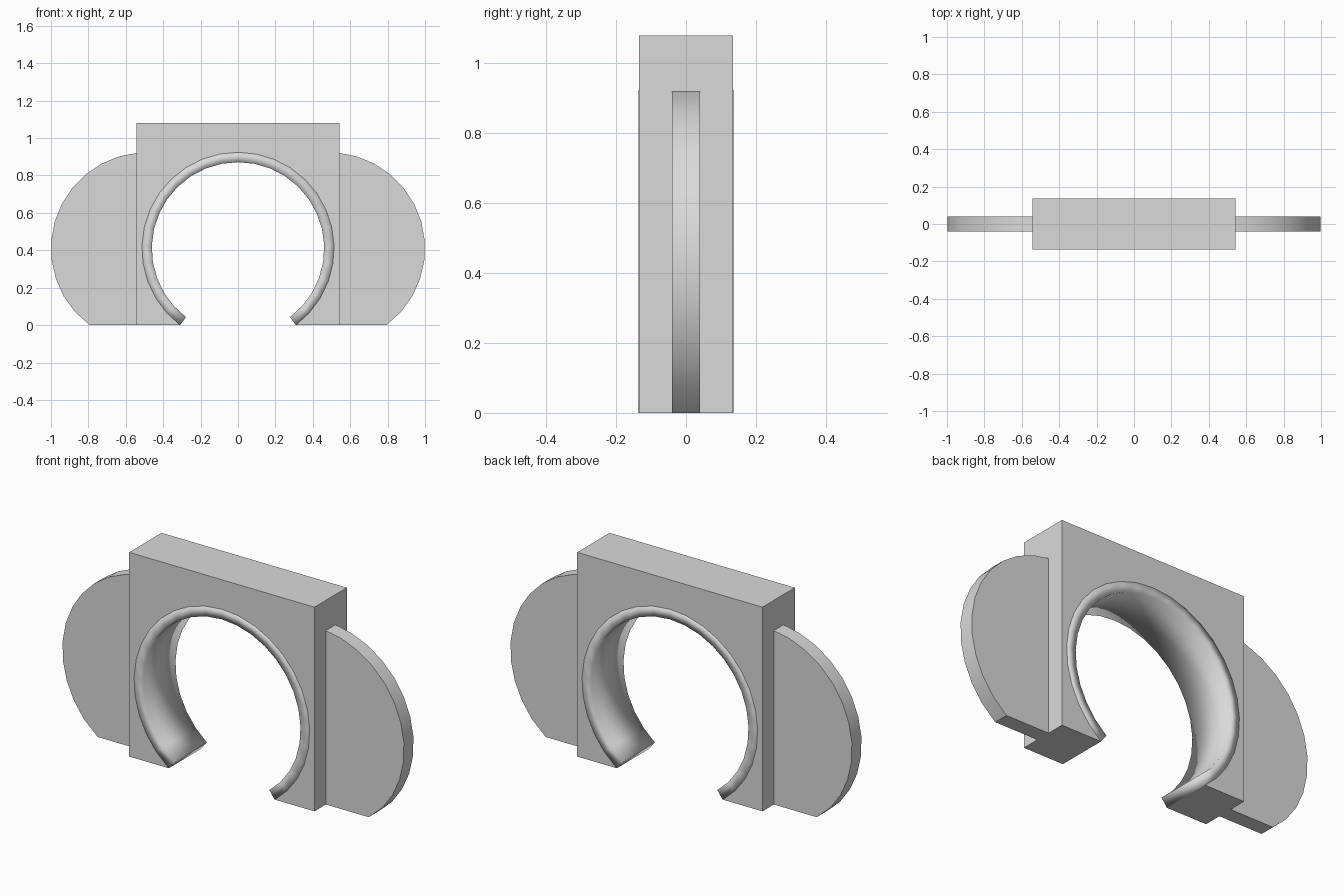
import bpy, bmesh, math

if "Cube" in bpy.data.objects:
    bpy.data.objects.remove(bpy.data.objects["Cube"], do_unlink=True)

R, R_IN, CZ = 0.514, 0.461, 0.41       # bore radius, liner inner radius, centre height
HALF_W, HALF_D, TOP = 0.542, 0.135, 1.08
WING_X, WING_T = 0.486, 0.04           # wing circle centre and half thickness
END = math.asin(CZ / R)                # angle at which the bore meets the base
STEPS = 26

grey = bpy.data.materials.new("light_grey")
grey.use_nodes = True
colour = (0.7, 0.7, 0.7, 1)
grey.diffuse_color = colour
grey.node_tree.nodes["Principled BSDF"].inputs["Base Color"].default_value = colour


def finish(name, bm, smooth_angle):
    bmesh.ops.recalc_face_normals(bm, faces=bm.faces)
    mesh = bpy.data.meshes.new(name)
    bm.to_mesh(mesh)
    bm.free()
    mesh.materials.append(grey)
    ob = bpy.data.objects.new(name, mesh)
    bpy.context.collection.objects.link(ob)
    bpy.ops.object.select_all(action='DESELECT')
    ob.select_set(True)
    bpy.context.view_layer.objects.active = ob
    bpy.ops.object.shade_smooth_by_angle(angle=math.radians(smooth_angle))


def plate(name, outline, half):
    """Extrude an x-z outline symmetrically along y."""
    bm = bmesh.new()
    face = bm.faces.new([bm.verts.new((x, -half, z)) for x, z in outline])
    new = bmesh.ops.extrude_face_region(bm, geom=[face])["geom"]
    bmesh.ops.translate(bm, vec=(0, 2 * half, 0),
                        verts=[v for v in new if isinstance(v, bmesh.types.BMVert)])
    finish(name, bm, 35)


def rod(name, points, radius):
    """Round bar along an x-z path."""
    curve = bpy.data.curves.new(name, 'CURVE')
    curve.dimensions = '3D'
    curve.bevel_depth = radius
    curve.bevel_resolution = 4
    curve.use_fill_caps = True
    spline = curve.splines.new('POLY')
    spline.points.add(len(points) - 1)
    for p, (x, z) in zip(spline.points, points):
        p.co = (x, 0, z, 1)
    curve.materials.append(grey)
    bpy.context.collection.objects.link(bpy.data.objects.new(name, curve))


def arc(cx, r, a0, a1, n):
    return [(cx + r * math.cos(a0 + (a1 - a0) * i / n),
             CZ + r * math.sin(a0 + (a1 - a0) * i / n)) for i in range(n + 1)]


# Central block with the open bore
bore = arc(0, R, -END, math.pi + END, STEPS)
bore[0], bore[-1] = (bore[0][0], 0), (bore[-1][0], 0)
plate("block", [(HALF_W, 0), (HALF_W, TOP), (-HALF_W, TOP), (-HALF_W, 0)] + bore[::-1], HALF_D)

# Bore liner: open ring of rectangular section, softly shaded all round
inner = arc(0, R_IN, -END, math.pi + END, STEPS)
lip = HALF_D + 0.0006
bm = bmesh.new()
rings = [[bm.verts.new(co) for co in ((xo, -lip, zo), (xi, -lip, zi), (xi, lip, zi), (xo, lip, zo))]
         for (xo, zo), (xi, zi) in zip(bore, inner)]
for p, q in zip(rings, rings[1:]):
    for j in range(4):
        k = (j + 1) % 4
        bm.faces.new((p[j], p[k], q[k], q[j]))
bm.faces.new(rings[0])
bm.faces.new(rings[-1])
finish("bore_liner", bm, 180)

# Side wings, each with a round bar and curved bar just breaking the surface
ROOT = 0.53
for side, s in (("left", 1), ("right", -1)):
    rim = arc(WING_X, R, -END, math.acos((ROOT - WING_X) / R), 12)
    rim[0] = (0.793, 0)
    plate(side + "_wing", [(s * x, z) for x, z in rim + [(ROOT, 0)]], WING_T)
    a = math.acos((ROOT + 0.03 - WING_X) / 0.165)
    rod(side + "_hub_bar", [(s * x, z) for x, z in arc(WING_X, 0.165, -a, a, 16)], WING_T + 0.0004)
    rod(side + "_axle_bar", [(s * 0.65, CZ), (s * 0.995, CZ)], WING_T + 0.0004)
